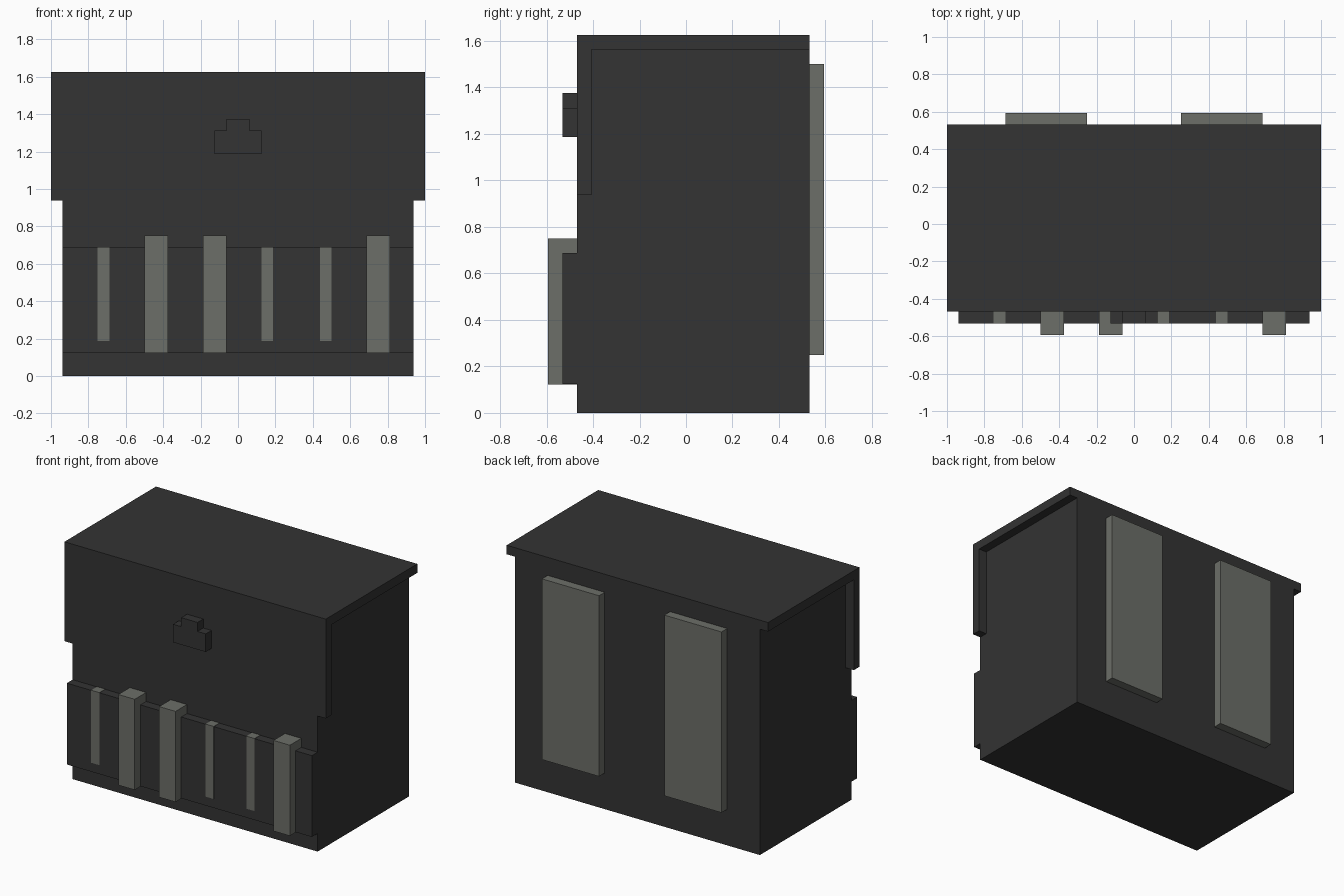
import bpy, bmesh
from mathutils import Vector

if "Cube" in bpy.data.objects:
    bpy.data.objects.remove(bpy.data.objects["Cube"])

U = 0.0625                      # the model sits on a 1/16 unit grid
FRONT, BACK = -7.5 * U, 8.5 * U  # front and back faces of the body


def material(name, rgb):
    m = bpy.data.materials.new(name)
    m.diffuse_color = (*rgb, 1)
    m.use_nodes = True
    m.node_tree.nodes["Principled BSDF"].inputs["Base Color"].default_value = m.diffuse_color
    return m


BLACK = material("charcoal", (0.0331, 0.0331, 0.0331))
GREY = material("warm_grey", (0.150, 0.156, 0.138))


def prism(name, points, depth, mat):
    """Extrude a closed outline of 3D points along a depth vector."""
    bm = bmesh.new()
    face = bm.faces.new([bm.verts.new(p) for p in points])
    new = bmesh.ops.extrude_face_region(bm, geom=[face])["geom"]
    bmesh.ops.translate(bm, vec=Vector(depth),
                        verts=[g for g in new if isinstance(g, bmesh.types.BMVert)])
    bmesh.ops.recalc_face_normals(bm, faces=bm.faces)
    mesh = bpy.data.meshes.new(name)
    bm.to_mesh(mesh)
    bm.free()
    mesh.materials.append(mat)
    obj = bpy.data.objects.new(name, mesh)
    bpy.context.collection.objects.link(obj)
    return obj


def side_profile(name, yz, half_width, mat):
    return prism(name, [(-half_width, y, z) for y, z in yz], (2 * half_width, 0, 0), mat)


def box(name, x0, x1, y0, y1, z0, z1, mat):
    return prism(name, [(x0, y0, z0), (x1, y0, z0), (x1, y0, z1), (x0, y0, z1)],
                 (0, y1 - y0, 0), mat)


flap_back = FRONT + U
flap_low, lid_low, lid_top = 15 * U, 25 * U, 26 * U

# Chest body, notched at the upper front to receive the lid flap
side_profile("body", [(FRONT, 0), (BACK, 0), (BACK, lid_low), (flap_back, lid_low),
                      (flap_back, flap_low), (FRONT, flap_low)], 15 * U, BLACK)

# L-shaped lid with a front flap, slightly wider than the body
side_profile("lid", [(BACK, lid_low), (BACK, lid_top), (FRONT, lid_top), (FRONT, flap_low),
                     (flap_back, flap_low), (flap_back, lid_low)], 16 * U, BLACK)

# Stepped latch on the flap
latch = [(-2, 19), (2, 19), (2, 21), (1, 21), (1, 22), (-1, 22), (-1, 21), (-2, 21)]
prism("latch", [(x * U, FRONT, z * U) for x, z in latch], (0, -U, 0), BLACK)

# Raised band across the lower front
box("front_band", -15 * U, 15 * U, FRONT - U, FRONT, 2 * U, 11 * U, BLACK)

# Wide bars standing proud of the band
E = 0.002                       # small lift to keep flush faces apart
for i, x in enumerate((-8, -3, 11)):
    box(f"wide_bar_{i + 1}", x * U, (x + 2) * U, FRONT - 2 * U, FRONT,
        2 * U - E, 12 * U, GREY)

# Narrow bars inlaid flush with the band
for i, x in enumerate((-12, 2, 7)):
    box(f"narrow_bar_{i + 1}", x * U, (x + 1) * U, FRONT - U - E, FRONT,
        3 * U, 11 * U + E, GREY)

# Pair of back plates
for side, x in (("left", -11), ("right", 4)):
    box(f"back_plate_{side}", x * U, (x + 7) * U, BACK, BACK + U, 4 * U, 24 * U, GREY)
